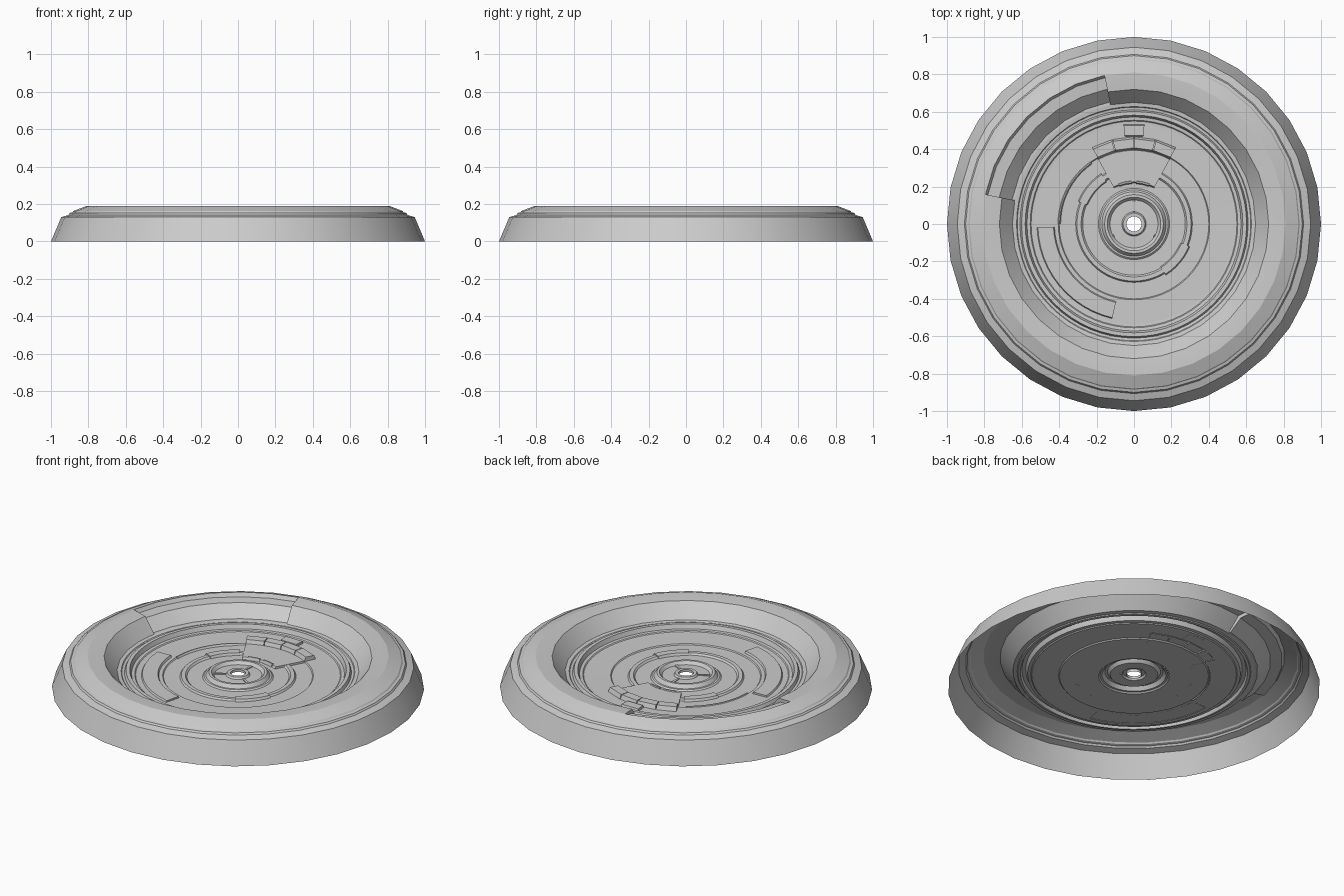
import bpy
import bmesh
from math import cos, sin, radians

if "Cube" in bpy.data.objects:
    bpy.data.objects.remove(bpy.data.objects["Cube"])


def finish(name, bm, up=True):
    bmesh.ops.remove_doubles(bm, verts=bm.verts, dist=0.0001)
    bm.normal_update()
    me = bpy.data.meshes.new(name)
    bm.to_mesh(me)
    bm.free()
    ob = bpy.data.objects.new(name, me)
    bpy.context.collection.objects.link(ob)
    bpy.ops.object.select_all(action='DESELECT')
    ob.select_set(True)
    bpy.context.view_layer.objects.active = ob
    bpy.ops.object.shade_smooth_by_angle(angle=radians(20))
    return ob


def point(r, z, a):
    return (r * cos(radians(a)), r * sin(radians(a)), z)


def sweep(bm, profile, a0, a1, n):
    """Turn a profile (listed from outside to inside) from angle a0 to a1."""
    rows = [[bm.verts.new(point(r, z, a0 + (a1 - a0) * i / n)) for r, z in profile]
            for i in range(n + 1)]
    for p, q in zip(rows, rows[1:]):
        for j in range(len(profile) - 1):
            bm.faces.new((p[j], q[j], q[j + 1], p[j + 1]))


def end_strip(bm, upper, lower, a, flip):
    """Close the step between two profiles at one angle."""
    u = [bm.verts.new(point(r, z, a)) for r, z in upper]
    w = [bm.verts.new(point(r, z, a)) for r, z in lower]
    for j in range(len(u) - 1):
        f = [u[j], u[j + 1], w[j + 1], w[j]]
        bm.faces.new(f[::-1] if flip else f)


def ring(name, profile, a0=0, a1=360, n=64):
    bm = bmesh.new()
    sweep(bm, profile, a0, a1, n)
    return finish(name, bm)


def plate(name, r0, r1, a0, a1, z0, z1, n=6, bevel=0.006):
    """Raised curved plate without an underside."""
    prof = [(r1, z0), (r1 - bevel, z1), (r0 + bevel, z1), (r0, z0)]
    bm = bmesh.new()
    sweep(bm, prof, a0, a1, n)
    for a, order in ((a0, 1), (a1, -1)):
        bm.faces.new([bm.verts.new(point(r, z, a)) for r, z in prof[::order]])
    return finish(name, bm)


# Outer skirt with stepped shoulder
ring("outer_skirt", [(1, 0), (.945, .13), (.907, .142), (.9, .152),
                     (.886, .156), (.88, .163), (.81, .19)], n=32)

# Rim and bowl wall, with a shallow recessed panel at the back left
rim = [(.81, .19), (.805, .19), (.72, .182), (.65, .1)]
low = [(.81, .19), (.797, .168), (.735, .163), (.665, .1)]
low_end = low[:-1] + [(.665, .1)]
A0, A1 = 101.25, 168.75
bm = bmesh.new()
sweep(bm, rim, A1, A0 + 360, 26)
sweep(bm, low + [(.65, .1)], A0, A1, 6)
end_strip(bm, rim, low_end, A0, False)
end_strip(bm, rim, low_end, A1, True)
finish("rim_and_bowl_wall", bm)

# Dish floor: raised track ring and gentle inner steps
ring("track_ring", [(.65, .1), (.628, .097), (.624, .092), (.61, .09), (.602, .108),
                    (.582, .108), (.572, .083), (.555, .081), (.55, .076), (.535, .075)])
ring("dish_floor", [(.535, .075), (.405, .073), (.4, .067), (.31, .066), (.19, .066)])

# Inner ring, open where the fan sits
ring("inner_ring", [(.312, .066), (.305, .076), (.283, .076), (.274, .066)],
     110, 430, 56)
for i, (a0, a1) in enumerate(((123, 158), (-58, -22))):
    plate("ring_clip_%d" % i, .268, .322, a0, a1, .066, .08)

# Central hub with a through hole
ring("hub", [(.19, .066), (.182, .073), (.172, .074), (.157, .094), (.143, .094),
             (.128, .077), (.065, .079), (.058, .09), (.04, .09), (.04, .075)], n=48)
for i in range(3):
    a = 90 + 120 * i
    plate("hub_rib_%d" % i, .06, .13, a - 4, a + 4, .078, .083, n=1)

# Fan: flat apron with a segmented raised band
plate("fan_apron", .22, .4, 61, 119, .066, .078, n=8)
for i in range(4):
    a = 61 + 14.5 * i
    plate("fan_segment_%d" % i, .395, .468, a + .3, a + 14.2, .07, .098, n=1, bevel=.012)
plate("fan_tab", .47, .535, 84, 96, .074, .09, n=1)
for i, a in enumerate((78, 102)):
    plate("fan_foot_%d" % i, .215, .235, a - 9, a + 9, .066, .084, n=2)

# Curved floor plates
plate("floor_plate", .425, .52, 182, 257, .073, .084, n=12)
plate("floor_trim", .392, .41, 125, 180, .067, .078, n=10)
